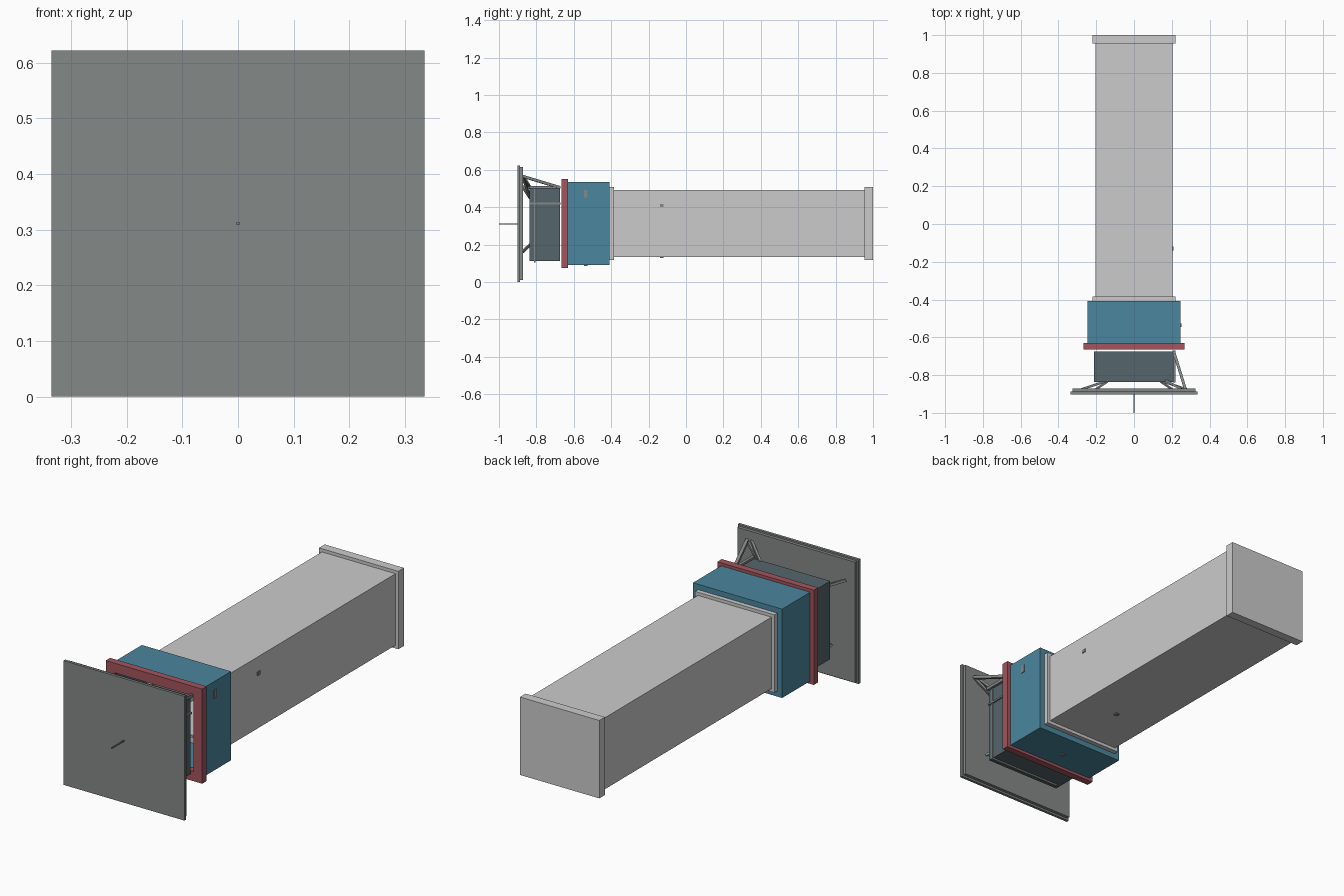
import bpy, bmesh
from mathutils import Vector

if "Cube" in bpy.data.objects:
    bpy.data.objects.remove(bpy.data.objects["Cube"])


def material(name, rgb):
    m = bpy.data.materials.new(name)
    m.diffuse_color = (*rgb, 1)
    m.use_nodes = True
    m.node_tree.nodes["Principled BSDF"].inputs["Base Color"].default_value = m.diffuse_color
    return m


BLUE = material("blue_paint", (0.07, 0.24, 0.34))
RED = material("red_paint", (0.36, 0.09, 0.11))
SLATE = material("slate", (0.09, 0.13, 0.15))
STEEL = material("dark_steel", (0.23, 0.25, 0.24))


def finish(name, bm, mat=None):
    bmesh.ops.recalc_face_normals(bm, faces=bm.faces)
    me = bpy.data.meshes.new(name)
    bm.to_mesh(me)
    bm.free()
    ob = bpy.data.objects.new(name, me)
    bpy.context.collection.objects.link(ob)
    if mat:
        me.materials.append(mat)
    return ob


def box(name, x, y, z, mat=None):
    bm = bmesh.new()
    bmesh.ops.create_cube(bm, size=1)
    for v in bm.verts:
        v.co = [r[0] if c < 0 else r[1] for c, r in zip(v.co, (x, y, z))]
    return finish(name, bm, mat)


def sleeve(name, half, y, z, wall, mat=None):
    """Rectangular tube along y, open at both ends."""
    bm = bmesh.new()
    loops = []
    for yy, w in ((y[0], 0), (y[1], 0), (y[1], wall), (y[0], wall)):
        h, a, b = half - w, z[0] + w, z[1] - w
        loops.append([bm.verts.new(p) for p in
                      ((-h, yy, a), (h, yy, a), (h, yy, b), (-h, yy, b))])
    for i in range(4):
        p, q = loops[i], loops[(i + 1) % 4]
        for j in range(4):
            k = (j + 1) % 4
            bm.faces.new((p[j], p[k], q[k], q[j]))
    return finish(name, bm, mat)


def bar(name, a, b, t, mat=None):
    """Square bar between two points."""
    a, b = Vector(a), Vector(b)
    bm = bmesh.new()
    bmesh.ops.create_cube(bm, size=1)
    bmesh.ops.scale(bm, vec=(t, t, (b - a).length), verts=bm.verts)
    ob = finish(name, bm, mat)
    ob.location = (a + b) / 2
    ob.rotation_euler = (b - a).to_track_quat('Z', 'Y').to_euler()
    return ob


# Long hollow chamber with a closed rear cap and a front flange
sleeve("chamber", 0.204, (-0.40, 0.97), (0.134, 0.492), 0.02)
box("rear_cap", (-0.22, 0.22), (0.955, 1.0), (0.118, 0.508))
sleeve("front_flange", 0.22, (-0.41, -0.385), (0.118, 0.508), 0.03)

# Blue collar and red rim at the mouth
sleeve("collar", 0.247, (-0.63, -0.408), (0.09, 0.535), 0.03, BLUE)
sleeve("mouth_rim", 0.267, (-0.665, -0.63), (0.076, 0.55), 0.048, RED)

# Small square ports on the right side and underside
box("chamber_side_port", (0.20, 0.208), (-0.14, -0.12), (0.40, 0.418), STEEL)
box("chamber_lower_port", (-0.01, 0.01), (-0.14, -0.12), (0.129, 0.136), STEEL)
box("collar_side_port", (0.24, 0.251), (-0.546, -0.526), (0.452, 0.492), STEEL)
box("collar_lower_port", (-0.01, 0.01), (-0.546, -0.526), (0.085, 0.092), STEEL)

# Door: front sheet, smaller backing sheet, thin pull rod
box("door_front", (-0.335, 0.335), (-0.902, -0.888), (0, 0.622), STEEL)
box("door_backing", (-0.326, 0.326), (-0.888, -0.872), (0.01, 0.614), STEEL)
box("pull_rod", (-0.003, 0.003), (-1.0, -0.90), (0.308, 0.314), STEEL)

# Insulating plug behind the door
box("door_plug", (-0.213, 0.208), (-0.837, -0.674), (0.112, 0.503), SLATE)

# Struts joining the door to the plug
for s, z in ((-1, 0.51), (1, 0.565)):
    bar("plug_strut", (s * 0.275, -0.874, z), (s * 0.15, -0.833, 0.45), 0.012, STEEL)
    bar("lower_strut", (s * 0.20, -0.874, 0.16), (s * 0.14, -0.833, 0.20), 0.012, STEEL)
bar("hinge_strut", (0.272, -0.874, 0.565), (0.212, -0.68, 0.507), 0.015, STEEL)
bar("brace_strut", (0.25, -0.874, 0.568), (0.17, -0.83, 0.50), 0.012, STEEL)

# Bars running along the plug
box("upper_slide_bar", (0.206, 0.221), (-0.84, -0.67), (0.499, 0.514), STEEL)
box("side_slide_bar", (0.206, 0.216), (-0.837, -0.672), (0.415, 0.424), STEEL)
box("side_band", (0.206, 0.212), (-0.814, -0.806), (0.108, 0.503), STEEL)
box("bottom_bar", (-0.19, 0.21), (-0.814, -0.804), (0.104, 0.113), STEEL)
